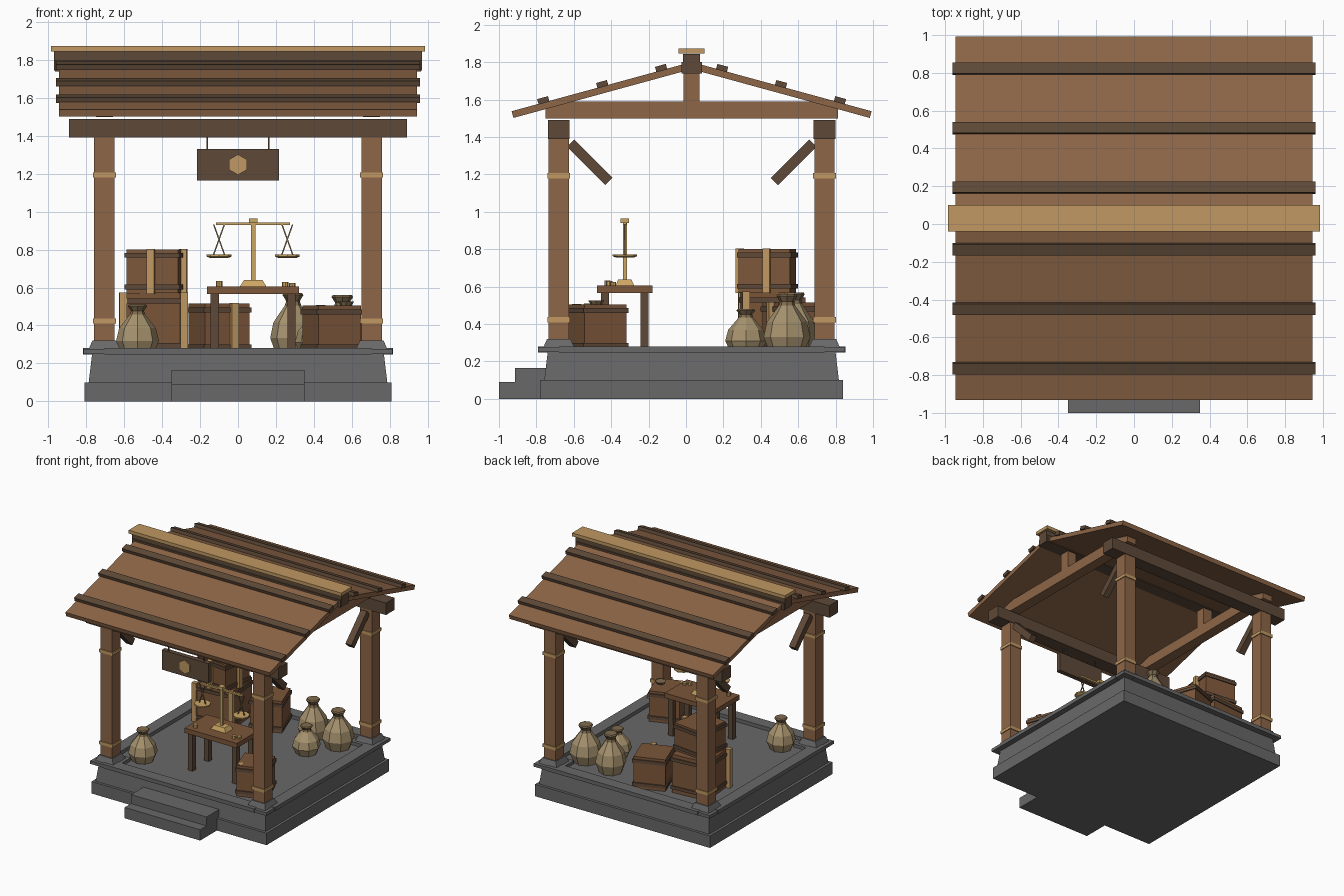
import bpy, bmesh, math
from mathutils import Matrix, Vector

if "Cube" in bpy.data.objects:
    bpy.data.objects.remove(bpy.data.objects["Cube"], do_unlink=True)


def material(name, r, g, b):
    m = bpy.data.materials.new(name)
    m.use_nodes = True
    col = [(c / 255 / 12.92) if c < 11 else ((c / 255 + 0.055) / 1.055) ** 2.4 for c in (r, g, b)] + [1]
    m.diffuse_color = col
    m.node_tree.nodes["Principled BSDF"].inputs["Base Color"].default_value = col
    return m


WOOD = material("warm wood", 141, 102, 71)
DARK = material("dark wood", 94, 73, 56)
TRIM = material("pale trim wood", 192, 152, 98)
STONE = material("grey stone", 104, 104, 104)
CRATE = material("crate wood", 124, 86, 58)
SACK = material("sackcloth", 166, 146, 110)
TIE = material("sack tie", 128, 108, 78)
BRASS = material("brass", 204, 166, 100)

CY = 0.03            # centre of the shelter in y
PX, PY = 0.705, 0.71  # post offsets
FLOOR = 0.25


def finish(name, bm, mat, matrix=None):
    if matrix is not None:
        bm.transform(matrix)
    bmesh.ops.recalc_face_normals(bm, faces=bm.faces)
    mesh = bpy.data.meshes.new(name)
    bm.to_mesh(mesh)
    bm.free()
    mesh.materials.append(mat)
    ob = bpy.data.objects.new(name, mesh)
    bpy.context.scene.collection.objects.link(ob)
    return ob


def box(name, mat, centre, size, rot=(0, 0, 0), taper=1.0):
    """Box by centre and size; taper scales its top face."""
    bm = bmesh.new()
    bmesh.ops.create_cube(bm, size=1)
    for v in bm.verts:
        k = taper if v.co.z > 0 else 1
        v.co = Vector((v.co.x * size[0] * k, v.co.y * size[1] * k, v.co.z * size[2]))
    turn = Matrix.Rotation(rot[2], 4, "Z") @ Matrix.Rotation(rot[1], 4, "Y") @ Matrix.Rotation(rot[0], 4, "X")
    return finish(name, bm, mat, Matrix.Translation(centre) @ turn)


def span(name, mat, x, y, z, taper=1.0):
    """Box by its ranges on the three axes."""
    return box(name, mat, [(a + b) / 2 for a, b in (x, y, z)],
               [b - a for a, b in (x, y, z)], taper=taper)


def lathe(name, mat, centre, profile, sides=8):
    bm = bmesh.new()
    rings = [[bm.verts.new((r * math.cos(2 * math.pi * i / sides),
                            r * math.sin(2 * math.pi * i / sides), z)) for i in range(sides)]
             for r, z in profile]
    for a, b in zip(rings, rings[1:]):
        for i in range(sides):
            j = (i + 1) % sides
            bm.faces.new((a[i], a[j], b[j], b[i]))
    bm.faces.new(rings[0])
    bm.faces.new(rings[-1])
    return finish(name, bm, mat, Matrix.Translation(centre))


def rod(name, mat, a, b, width):
    """Thin square bar between two points."""
    a, b = Vector(a), Vector(b)
    d = b - a
    bm = bmesh.new()
    bmesh.ops.create_cube(bm, size=1)
    bm.transform(Matrix.Diagonal((width, width, d.length, 1)))
    return finish(name, bm, mat, Matrix.Translation((a + b) / 2) @ d.to_track_quat("Z", "Y").to_matrix().to_4x4())


# Stone platform, steps and curbs
box("platform_base", STONE, (0, CY, 0.05), (1.62, 1.62, 0.1))
box("platform", STONE, (0, CY, 0.175), (1.575, 1.575, 0.15), taper=0.977)
span("lower_step", STONE, (-0.35, 0.35), (-1, -0.75), (0, 0.09))
span("upper_step", STONE, (-0.35, 0.35), (-0.915, -0.74), (0, 0.165))
for s in (-1, 1):
    box("curb_y", STONE, (0, CY + s * 0.772, 0.264), (2 * PX, 0.1, 0.032))
    box("curb_x", STONE, (s * 0.768, CY, 0.264), (0.1, 2 * PY, 0.032))

# Posts with plinths, bands and braces
for sx in (-1, 1):
    for sy in (-1, 1):
        x, y = sx * PX, CY + sy * PY
        box("plinth_foot", STONE, (x, y, 0.263), (0.22, 0.22, 0.026))
        box("plinth", STONE, (x, y, 0.298), (0.165, 0.165, 0.045), taper=0.76)
        box("post", WOOD, (x, y, 0.85), (0.108, 0.108, 1.1))
        for z in (0.423, 1.193):
            box("post_band", TRIM, (x, y, z), (0.122, 0.122, 0.027))
        box("brace", DARK, (x, CY + sy * 0.545, 1.265), (0.055, 0.055, 0.29), rot=(-sy * math.radians(45), 0, 0))

# Beams and ridge
for s in (-1, 1):
    box("eave_beam", DARK, (0, CY + s * PY, 1.44), (1.785, 0.116, 0.1))
    box("tie_beam", WOOD, (s * PX, CY, 1.545), (0.09, 1.565, 0.09))
    box("king_post", WOOD, (s * PX, CY, 1.67), (0.085, 0.085, 0.17))
box("ridge_beam", DARK, (0, CY, 1.795), (1.94, 0.09, 0.1))
box("ridge_collar", DARK, (0, CY, 1.77), (1.93, 0.11, 0.06))
box("ridge_cap", TRIM, (0, CY, 1.86), (1.97, 0.14, 0.028))

# Roof slopes with battens
pitch = math.radians(15.3)
for s in (-1, 1):
    rot = (-s * pitch, 0, 0)

    def on_slope(d, lift):
        return (0, CY + s * (d + lift * math.sin(pitch)), 1.782 - d * math.tan(pitch) + lift * math.cos(pitch))
    box("roof_slope", WOOD, on_slope(0.48, 0), (1.89, 0.99, 0.037), rot)
    for d in (0.155, 0.47, 0.785):
        box("roof_batten", DARK, on_slope(d, 0.03), (1.92, 0.06, 0.03), rot)

# Hanging sign with a six-sided emblem
box("sign_board", DARK, (0, CY - PY, 1.248), (0.43, 0.04, 0.165))
for s in (-1, 1):
    rod("sign_cord", DARK, (s * 0.163, CY - PY, 1.32), (s * 0.163, CY - PY, 1.4), 0.008)
emblem = lathe("sign_emblem", TRIM, (0, 0, 0), [(0.054, -0.004), (0.054, 0.004)], 6)
emblem.data.transform(Matrix.Translation((0, CY - PY - 0.024, 1.248)) @ Matrix.Rotation(math.pi / 2, 4, "X")
                      @ Matrix.Rotation(math.pi / 6, 4, "Z"))

# Table
TX, TY = 0.08, -0.327
box("table_top", CRATE, (TX, TY, 0.585), (0.485, 0.297, 0.04))
for sx in (-1, 1):
    for sy in (-1, 1):
        box("table_leg", DARK, (TX + sx * 0.203, TY + sy * 0.106, 0.408), (0.043, 0.043, 0.316))

# Balance scale
box("scale_foot", BRASS, (TX, TY, 0.622), (0.14, 0.1, 0.034), taper=0.7)
box("scale_pole", BRASS, (TX, TY, 0.79), (0.022, 0.022, 0.32))
box("scale_cap", BRASS, (TX, TY, 0.952), (0.045, 0.045, 0.025))
box("scale_arm", BRASS, (TX, TY, 0.936), (0.39, 0.018, 0.014))
for s in (-1, 1):
    px = TX + s * 0.18
    lathe("scale_pan", BRASS, (px, TY, 0.755), [(0.045, 0), (0.065, 0.008), (0.065, 0.018)])
    for t in (-1, 1):
        rod("scale_cord", TIE, (px + t * 0.028, TY, 0.932), (px - t * 0.03, TY, 0.77), 0.007)

# Coins and small goods
for x, y, h in ((-0.1, -0.42, 0.03), (0.25, -0.41, 0.025), (0.285, -0.39, 0.02)):
    lathe("coin_stack", BRASS, (x, y, 0.604), [(0.017, 0), (0.017, h)])
lathe("small_dish", TIE, (0.57, -0.48, 0.505), [(0.03, 0), (0.042, 0.02)])


# Crates with dark hoops and pale straps
def crate(x, y, z, side, height, degrees, straps):
    a = math.radians(degrees)
    box("crate_body", CRATE, (x, y, z + height / 2), (side, side, height), (0, 0, a))
    for k in (0.14, 0.87):
        box("crate_hoop", DARK, (x, y, z + height * k), (side + 0.018, side + 0.018, 0.026), (0, 0, a))
    for sx, sy in straps:
        box("crate_strap", TRIM, (sx, sy, z + height / 2), (0.04, 0.04, height + 0.006), (0, 0, a))


crate(-0.45, 0.46, FLOOR, 0.31, 0.32, 5, [(-0.607, 0.3), (-0.285, 0.32)])
crate(-0.435, 0.435, 0.57, 0.275, 0.23, -7, [(-0.46, 0.287), (-0.288, 0.43)])
crate(-0.1, 0.57, FLOOR, 0.25, 0.265, 20, [(-0.02, 0.455)])
crate(0.495, -0.472, FLOOR, 0.24, 0.255, 20, [(0.437, -0.585)])


# Sacks
def sack(x, y, r, h):
    lathe("sack", SACK, (x, y, FLOOR), [(r * 0.75, 0), (r, h * 0.26), (r * 0.86, h * 0.52), (r * 0.3, h * 0.83)])
    lathe("sack_mouth", TIE, (x, y, FLOOR + h * 0.8),
          [(r * 0.36, 0), (r * 0.3, h * 0.07), (r * 0.46, h * 0.17), (r * 0.4, h * 0.2)])


sack(-0.53, -0.5, 0.113, 0.26)
sack(0.55, 0.54, 0.125, 0.31)
sack(0.41, 0.32, 0.11, 0.23)
sack(0.29, 0.58, 0.12, 0.32)
